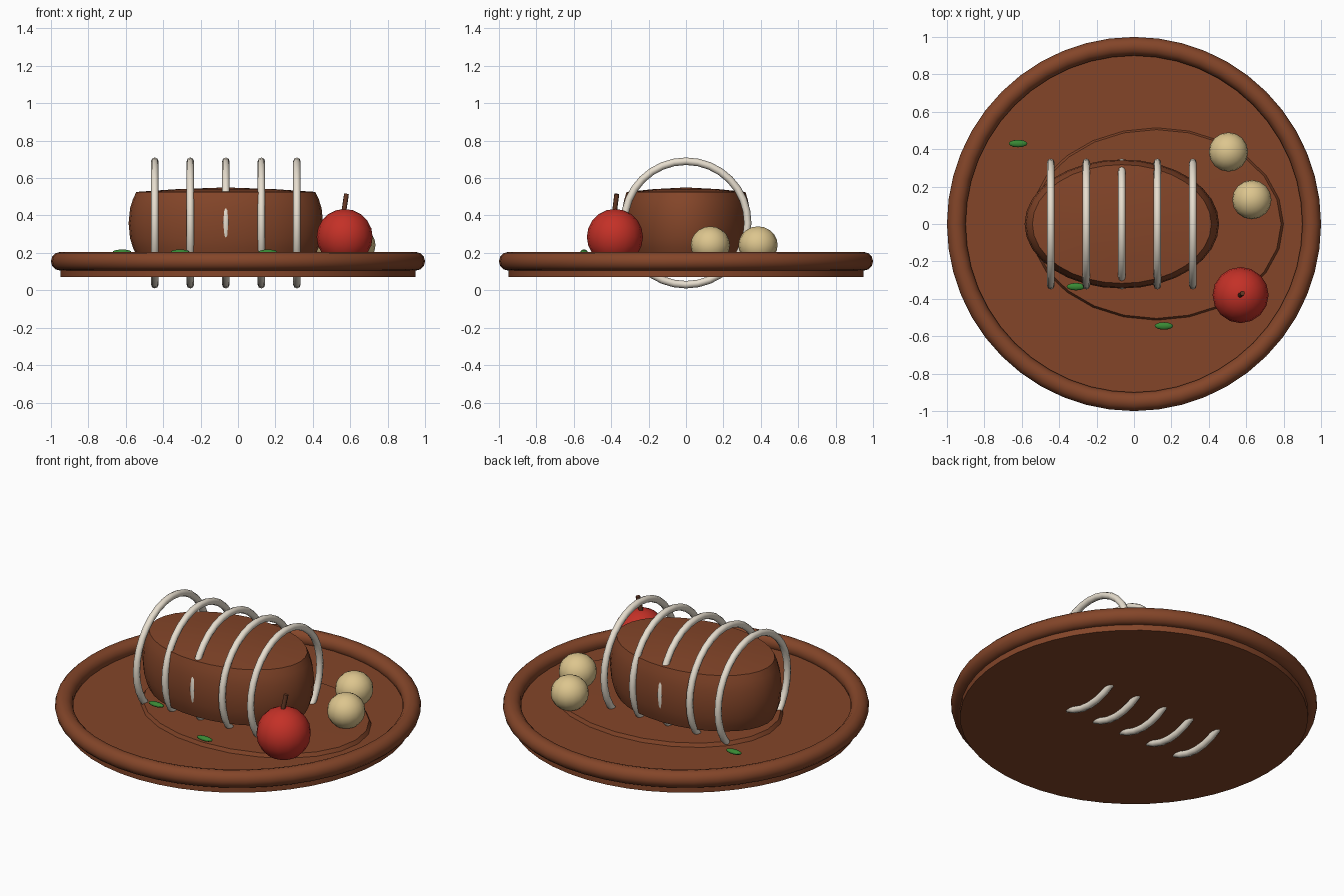
import bpy, math
from mathutils import Vector

cube = bpy.data.objects.get("Cube")
if cube:
    bpy.data.objects.remove(cube, do_unlink=True)


def material(name, rgb):
    m = bpy.data.materials.new(name)
    m.use_nodes = True
    m.diffuse_color = (*rgb, 1)
    bsdf = next(n for n in m.node_tree.nodes if n.type == 'BSDF_PRINCIPLED')
    bsdf.inputs["Base Color"].default_value = (*rgb, 1)
    return m


BROWN = material("roasted brown", (0.23, 0.06, 0.022))
RED = material("apple red", (0.55, 0.03, 0.02))
CREAM = material("potato cream", (0.72, 0.56, 0.27))
STRING = material("string white", (0.80, 0.73, 0.62))
GREEN = material("herb green", (0.04, 0.25, 0.035))
STEM = material("stem brown", (0.13, 0.04, 0.018))


def finish(name, mat, scale=(1, 1, 1), angle=40):
    """Name, scale, colour and smooth the active object."""
    ob = bpy.context.object
    ob.name = name
    ob.scale = scale
    bpy.ops.object.transform_apply(location=False, rotation=False, scale=True)
    ob.data.materials.append(mat)
    bpy.ops.object.shade_smooth_by_angle(angle=math.radians(angle))
    return ob


def ball(name, mat, loc, radii, segments=16, rings=10):
    bpy.ops.mesh.primitive_uv_sphere_add(segments=segments, ring_count=rings, radius=1, location=loc)
    return finish(name, mat, radii)


def lathe(name, mat, profile, sides, loc, scale=(1, 1, 1), angle=40):
    """Spin (radius, height) points round z; zero radius makes a pole."""
    verts, rows = [], []
    for r, z in profile:
        n = sides if r else 1
        rows.append([len(verts) + i for i in range(n)])
        verts += [(r * math.cos(math.tau * i / sides), r * math.sin(math.tau * i / sides), z)
                  for i in range(n)]
    faces = []
    for a, b in zip(rows, rows[1:]):
        for i in range(sides):
            j = (i + 1) % sides
            quad = [a[i % len(a)], a[j % len(a)], b[j % len(b)], b[i % len(b)]]
            faces.append(list(dict.fromkeys(quad)))
    mesh = bpy.data.meshes.new(name)
    mesh.from_pydata(verts, [], faces)
    ob = bpy.data.objects.new(name, mesh)
    bpy.context.collection.objects.link(ob)
    bpy.ops.object.select_all(action='DESELECT')
    ob.select_set(True)
    bpy.context.view_layer.objects.active = ob
    ob.location = loc
    return finish(name, mat, scale, angle)


# Platter: flat disc with a rounded rim
bpy.ops.mesh.primitive_cylinder_add(vertices=48, radius=0.95, depth=0.065, location=(0, 0, 0.1025))
finish("platter_base", BROWN)
bpy.ops.mesh.primitive_torus_add(major_radius=0.95, minor_radius=0.05, major_segments=48,
                                 minor_segments=12, location=(0, 0, 0.155))
finish("platter_rim", BROWN)

# Pool of gravy under the food
lathe("gravy_pool", BROWN, [(1, 0), (0.98, 0.022), (0, 0.024)], 24, (0.12, 0, 0.134), (0.68, 0.515, 1))

# Roast: oval barrel with shallow domed ends
upper = [(1, 0), (0.985, 0.08), (0.955, 0.13), (0.92, 0.168), (0.5, 0.183), (0, 0.192)]
lower = [(r, -z) for r, z in reversed(upper[1:])]
lathe("roast", BROWN, lower + upper, 32, (-0.065, 0, 0.358), (0.52, 0.345, 1))

# Strings tied round the roast
for i in range(5):
    bpy.ops.mesh.primitive_torus_add(major_radius=0.33, minor_radius=0.02, major_segments=32,
                                     minor_segments=8, location=(-0.445 + 0.19 * i, 0, 0.36),
                                     rotation=(0, math.pi / 2, 0))
    finish(f"string_{i + 1}", STRING, angle=50)

# Apple and its leaning stem
ball("apple", RED, (0.57, -0.38, 0.285), (0.15, 0.15, 0.15))
foot, tip = Vector((0.565, -0.383, 0.415)), Vector((0.58, -0.37, 0.515))
bpy.ops.mesh.primitive_cylinder_add(vertices=8, radius=0.013, depth=(tip - foot).length,
                                    location=(foot + tip) / 2,
                                    rotation=(tip - foot).to_track_quat('Z', 'Y').to_euler())
finish("apple_stem", STEM, angle=50)

# Potatoes
for i, (x, y) in enumerate([(0.505, 0.385), (0.63, 0.13)]):
    ball(f"potato_{i + 1}", CREAM, (x, y, 0.242), (0.105, 0.105, 0.1))

# Herb leaves
for i, (x, y) in enumerate([(-0.62, 0.43), (-0.31, -0.335), (0.16, -0.545)]):
    ball(f"herb_leaf_{i + 1}", GREEN, (x, y, 0.205), (0.05, 0.02, 0.013), 12, 8)
